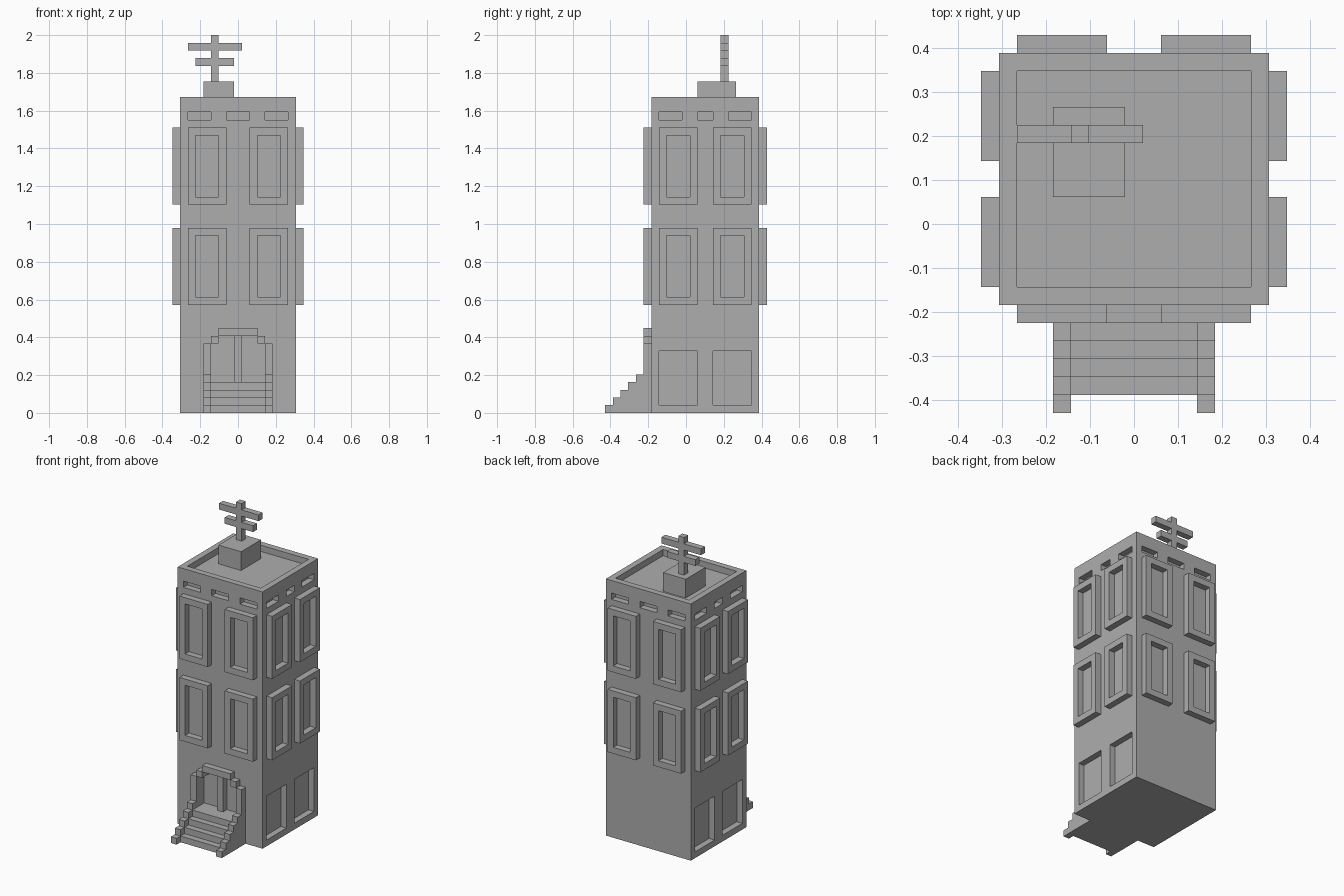
import bpy
import bmesh
from mathutils import Vector

U = 2 / 49  # one block of the building grid

if "Cube" in bpy.data.objects:
    bpy.data.objects.remove(bpy.data.objects["Cube"])

stone = bpy.data.materials.new("plain_grey")
stone.use_nodes = True
GREY = (0.42, 0.42, 0.42, 1)
stone.diffuse_color = GREY
stone.node_tree.nodes["Principled BSDF"].inputs["Base Color"].default_value = GREY


def extrude(bm, polys, push):
    """Thicken a flat patch of touching polygons along a vector."""
    part = bmesh.new()
    for poly in polys:
        part.faces.new([part.verts.new(Vector(p) * U) for p in poly])
    bmesh.ops.remove_doubles(part, verts=part.verts, dist=1e-5)
    out = bmesh.ops.extrude_face_region(part, geom=part.faces[:], use_keep_orig=True)
    moved = [g for g in out["geom"] if isinstance(g, bmesh.types.BMVert)]
    bmesh.ops.translate(part, verts=moved, vec=Vector(push) * U)
    bmesh.ops.recalc_face_normals(part, faces=part.faces)
    temp = bpy.data.meshes.new("temp")
    part.to_mesh(temp)
    part.free()
    bm.from_mesh(temp)
    bpy.data.meshes.remove(temp)


def box(bm, x, y, z):
    base = [(x[0], y[0], z[0]), (x[1], y[0], z[0]), (x[1], y[1], z[0]), (x[0], y[1], z[0])]
    extrude(bm, [base], (0, 0, z[1] - z[0]))


def finish(name, bm):
    mesh = bpy.data.meshes.new(name)
    bm.to_mesh(mesh)
    bm.free()
    mesh.materials.append(stone)
    obj = bpy.data.objects.new(name, mesh)
    bpy.context.collection.objects.link(obj)
    return obj


# Each wall: outward direction and the mapping from (along, out, up) to space
WALLS = {
    "front": ((0, -1, 0), lambda a, d, z: (a, -4.5 - d, z)),
    "back": ((0, 1, 0), lambda a, d, z: (a, 9.5 + d, z)),
    "left": ((1, 0, 0), lambda a, d, z: (7.5 + d, a, z)),
    "right": ((-1, 0, 0), lambda a, d, z: (-7.5 - d, a, z)),
}
WIDE = {"windows": (-6.5, 1.5), "vents": ((-6.5, -3.5), (-1.5, 1.5), (3.5, 6.5))}
DEEP = {"windows": (-3.5, 3.5), "vents": ((-3.5, -0.5), (1.5, 3.5), (5.5, 8.5))}
FLOORS = {"lower": 14, "upper": 27}


def rect(a0, a1, z0, z1):
    return [(a0, z0), (a1, z0), (a1, z1), (a0, z1)]


def recess(bm, wall, outline):
    """Cutter for a shallow recess in a wall."""
    out, place = WALLS[wall]
    extrude(bm, [[place(a, -0.98, z) for a, z in outline]], Vector(out) * 1.5)


# Wall recesses: vents, side shop openings, double doorway and roof well
cut = bmesh.new()
for wall in WALLS:
    layout = WIDE if wall in ("front", "back") else DEEP
    for a0, a1 in layout["vents"]:
        recess(cut, wall, rect(a0, a1, 38, 39))
    if layout is DEEP:
        for a in layout["windows"]:
            recess(cut, wall, rect(a, a + 5, 1, 8))
for s in (-1, 1):
    leaf = [(0.5, 4), (3.5, 4), (3.5, 9), (2.5, 9), (2.5, 10), (0.5, 10)]
    recess(cut, "front", [(s * a, z) for a, z in leaf])
box(cut, (-6.5, 6.5), (-3.5, 8.5), (40, 42))
cutter = finish("recess_cutter", cut)
cutter.hide_render = True

# Tower body
bm = bmesh.new()
box(bm, (-7.5, 7.5), (-4.5, 9.5), (0, 41))
body = finish("tower_body", bm)
mod = body.modifiers.new("recesses", "BOOLEAN")
mod.operation = "DIFFERENCE"
mod.solver = "EXACT"
mod.object = cutter
bpy.context.view_layer.objects.active = body
bpy.ops.object.modifier_apply(modifier=mod.name)
bpy.data.objects.remove(cutter)

# Window frames on both upper floors of every wall
for wall, (out, place) in WALLS.items():
    layout = WIDE if wall in ("front", "back") else DEEP
    for floor, z in FLOORS.items():
        for i, a in enumerate(layout["windows"]):
            outer = [place(p, 0, q) for p, q in rect(a, a + 5, z, z + 10)]
            inner = [place(p, 0, q) for p, q in rect(a + 1, a + 4, z + 1, z + 9)]
            ring = [(outer[k], outer[k - 1], inner[k - 1], inner[k]) for k in range(4)]
            bm = bmesh.new()
            extrude(bm, ring, out)
            finish(f"{wall}_{floor}_window_frame_{i + 1}", bm)


def stepped(start, count):
    """Stair outline in (y, z), one block per step."""
    pts = [(start, 0)]
    for k in range(count):
        pts += [(start + k, k + 1), (start + k + 1, k + 1)]
    return pts


# Entrance stairs with a landing
bm = bmesh.new()
profile = stepped(-9.5, 4) + [(-4.5, 4), (-4.5, 0)]
extrude(bm, [[(-3.5, y, z) for y, z in profile]], (7, 0, 0))
finish("entrance_stairs", bm)

# Stepped rails that rise into the door posts
profile = stepped(-10.5, 5) + [(-5.5, 9), (-4.5, 9), (-4.5, 0)]
for name, x in (("right", -4.5), ("left", 3.5)):
    bm = bmesh.new()
    extrude(bm, [[(x, y, z) for y, z in profile]], (1, 0, 0))
    finish(f"{name}_stair_rail_and_post", bm)

# Stepped door head
bm = bmesh.new()
for x0, x1, z in ((-3.5, -2.5, 9), (2.5, 3.5, 9), (-2.5, 2.5, 10)):
    box(bm, (x0, x1), (-5.5, -4.5), (z, z + 1))
finish("door_head", bm)

# Roof hut
bm = bmesh.new()
box(bm, (-4.5, -0.5), (1.5, 6.5), (40, 43))
finish("roof_hut", bm)

# Antenna: mast and two crossbars
for name, x, z in (
    ("antenna_mast", (-3.5, -2.5), (43, 49)),
    ("antenna_lower_bar", (-5.5, -0.5), (45, 46)),
    ("antenna_upper_bar", (-6.5, 0.5), (47, 48)),
):
    bm = bmesh.new()
    box(bm, x, (4.5, 5.5), z)
    finish(name, bm)
